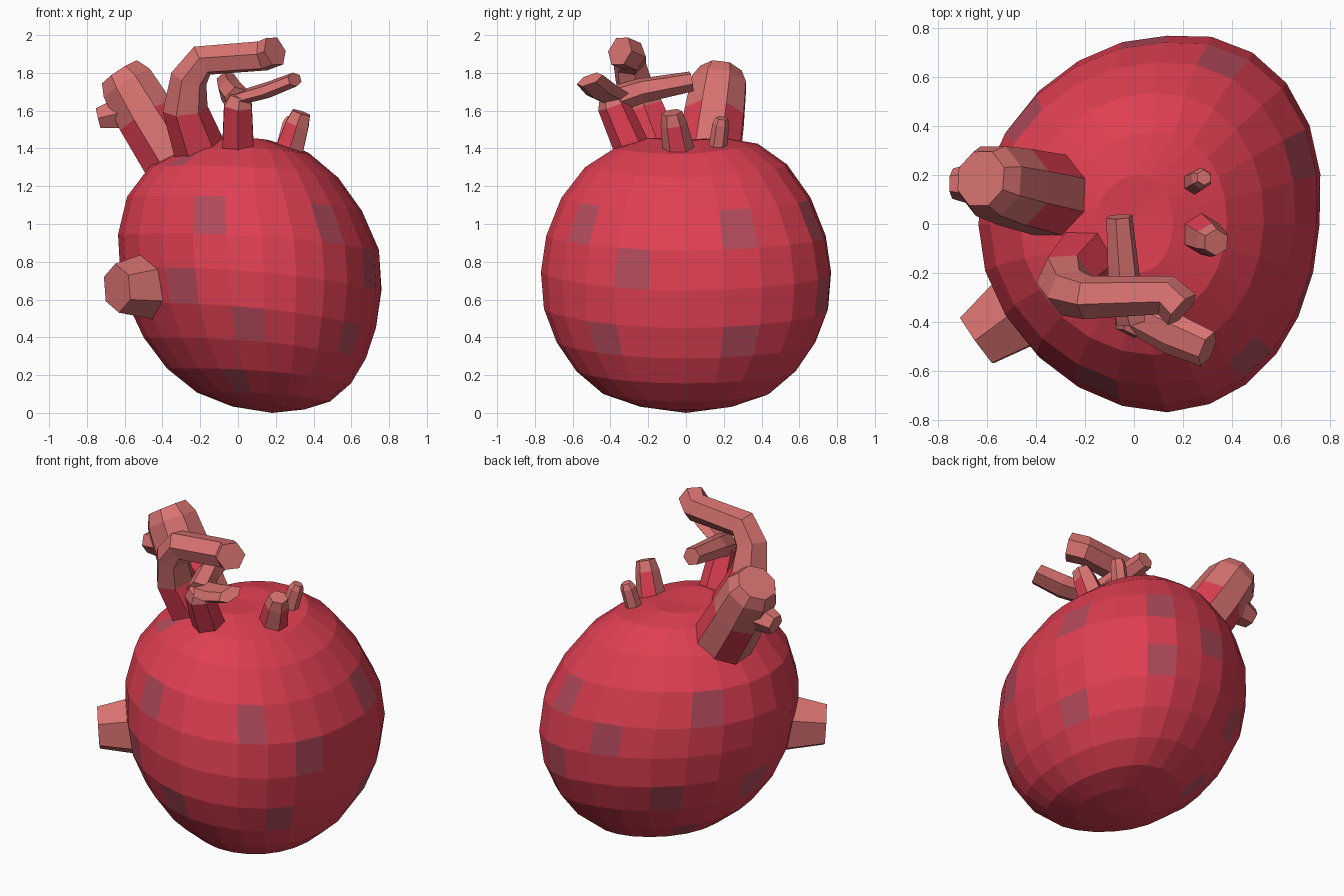
import bpy, math
from math import sin, cos, pi
from mathutils import Vector

if "Cube" in bpy.data.objects:
    bpy.data.objects.remove(bpy.data.objects["Cube"])


def material(name, rgb):
    m = bpy.data.materials.new(name)
    m.diffuse_color = (*rgb, 1)
    m.use_nodes = True
    m.node_tree.nodes["Principled BSDF"].inputs["Base Color"].default_value = m.diffuse_color
    return m


RED = material("muscle_red", (0.74, 0.05, 0.085))
PINK = material("vessel_pink", (0.68, 0.17, 0.165))
PATCH = material("patch_mauve", (0.45, 0.07, 0.105))


def make_object(name, verts, faces, mats, slots):
    me = bpy.data.meshes.new(name)
    me.from_pydata(verts, [], faces)
    for m in mats:
        me.materials.append(m)
    for p, s in zip(me.polygons, slots):
        p.material_index = s
    me.validate()
    ob = bpy.data.objects.new(name, me)
    bpy.context.collection.objects.link(ob)
    return ob


# Heart body: tilted rings (left x, left z, right x, right z, depth radius), top to bottom
RINGS = [
    (-0.16, 1.45, 0.16, 1.445, 0.20),
    (-0.29, 1.395, 0.38, 1.37, 0.38),
    (-0.466, 1.305, 0.53, 1.246, 0.535),
    (-0.587, 1.146, 0.656, 1.07, 0.66),
    (-0.635, 0.945, 0.746, 0.86, 0.74),
    (-0.625, 0.77, 0.757, 0.648, 0.768),
    (-0.587, 0.585, 0.73, 0.45, 0.752),
    (-0.50, 0.40, 0.677, 0.288, 0.685),
    (-0.376, 0.235, 0.598, 0.156, 0.58),
    (-0.217, 0.108, 0.487, 0.06, 0.44),
    (-0.03, 0.034, 0.35, 0.018, 0.25),
]
BACK_LIFT = {1: 0.025, 2: 0.015}
SEG = 24
# (upper ring, segment) of the mauve patches
PATCHES = {(4, 16), (4, 20), (2, 14), (6, 15), (7, 17), (7, 21), (9, 16), (5, 22),
           (4, 1), (7, 1), (4, 4), (5, 6), (4, 9), (7, 8), (7, 11), (9, 9), (6, 4)}


def build_body():
    verts, faces, slots = [], [], []
    n = len(RINGS)
    for i, (xl, zl, xr, zr, ry) in enumerate(RINGS):
        mid = sin(pi * (i + 1) / (n + 1))
        for j in range(SEG):
            a = 2 * pi * j / SEG
            c, s = cos(a), sin(a)
            # fuller at the back right, slightly flatter at the front right
            grow = 2 * max(c, 0) * s * (0.045 * mid ** 4 if s > 0 else 0.015 * mid)
            verts.append(((xl + xr) / 2 + (xr - xl) / 2 * c + 0.07 * mid * s * s + grow * c,
                          ry * s + grow * s,
                          (zl + zr) / 2 + (zr - zl) / 2 * c + 0.035 * mid * s * s
                          + BACK_LIFT.get(i, 0) * max(s, 0)))
    top, bottom = len(verts), len(verts) + 1
    verts += [(-0.02, 0.03, 1.445), (0.18, 0, 0.0)]
    for i in range(n - 1):
        for j in range(SEG):
            k = (j + 1) % SEG
            faces.append((i * SEG + j, (i + 1) * SEG + j, (i + 1) * SEG + k, i * SEG + k))
            slots.append(1 if (i + 1, j) in PATCHES else 0)
    last = (n - 1) * SEG
    for j in range(SEG):
        k = (j + 1) % SEG
        faces += [(top, j, k), (bottom, last + k, last + j)]
        slots += [0, 0]
    make_object("heart_body", verts, faces, [RED, PATCH], slots)


def tube(name, path, sides=6, base_red="none", twist=0.0, flat=1.0, tilt=0.0):
    """Faceted tube through (x, y, z, radius) points with capped ends."""
    pts = [Vector(p[:3]) for p in path]
    dirs = [(b - a).normalized() for a, b in zip(pts, pts[1:])]
    side = Vector((0, 1, 0))
    if abs(dirs[0].y) > 0.9:
        side = dirs[0].orthogonal().normalized()
    verts, faces, slots = [], [], []
    for i, p in enumerate(pts):
        d0, d1 = dirs[max(i - 1, 0)], dirs[min(i, len(dirs) - 1)]
        t = (d0 + d1).normalized()
        side = (side - t * side.dot(t)).normalized()
        other = t.cross(side)
        for j in range(sides):
            a = 2 * pi * j / sides + twist
            off = path[i][3] * (cos(a) * side + sin(a) * other)
            off.z = off.z * flat + off.y * tilt
            verts.append(p + off)
    for i in range(len(pts) - 1):
        for j in range(sides):
            k = (j + 1) % sides
            faces.append((i * sides + j, i * sides + k, (i + 1) * sides + k, (i + 1) * sides + j))
            red = i == 0 and (base_red == "all" or (base_red == "half" and j % 2 == 0))
            slots.append(1 if red else 0)
    faces += [tuple(reversed(range(sides))), tuple(range(len(verts) - sides, len(verts)))]
    slots += [0, 0]
    make_object(name, verts, faces, [PINK, RED], slots)


build_body()

# Large vein on the upper left with its side branch
tube("upper_vein", [(-0.305, 0.11, 1.28, 0.18), (-0.485, 0.15, 1.57, 0.17),
                    (-0.585, 0.175, 1.74, 0.155), (-0.625, 0.185, 1.80, 0.12)],
     8, "half", pi / 8)
tube("upper_vein_branch", [(-0.53, 0.16, 1.61, 0.12), (-0.74, 0.165, 1.56, 0.062)], 6)

# Arching artery
tube("arch_artery", [(-0.18, -0.13, 1.33, 0.145), (-0.28, -0.23, 1.61, 0.12),
                     (-0.26, -0.28, 1.77, 0.10), (-0.19, -0.30, 1.865, 0.09),
                     (0.13, -0.29, 1.89, 0.085), (0.195, -0.35, 1.915, 0.085)],
     6, "all", pi / 6)

# Front artery: trunk that forks to the back and to the front right
tube("front_artery_trunk", [(0.0, -0.25, 1.32, 0.10), (0.0, -0.385, 1.63, 0.085),
                            (0.01, -0.40, 1.68, 0.06)], 6, "all")
tube("front_artery_right_branch", [(-0.02, -0.36, 1.66, 0.075), (0.16, -0.45, 1.71, 0.085),
                                   (0.30, -0.51, 1.765, 0.075)], 6, flat=0.4, tilt=0.3)
tube("front_artery_back_branch", [(0.0, -0.39, 1.655, 0.075), (-0.04, -0.24, 1.705, 0.068),
                                  (-0.06, 0.03, 1.755, 0.055)], 6)

# Two small vessels on the upper right
tube("small_vessel_front", [(0.255, -0.03, 1.34, 0.09), (0.315, -0.065, 1.53, 0.07),
                            (0.335, -0.075, 1.59, 0.055)], 6, "half")
tube("small_vessel_back", [(0.23, 0.16, 1.35, 0.05), (0.275, 0.185, 1.53, 0.045),
                           (0.285, 0.19, 1.56, 0.032)], 6)

# Vein stub on the lower left
tube("side_vein", [(-0.38, -0.29, 0.68, 0.20), (-0.64, -0.475, 0.66, 0.13)], 6, "none", pi / 6)
